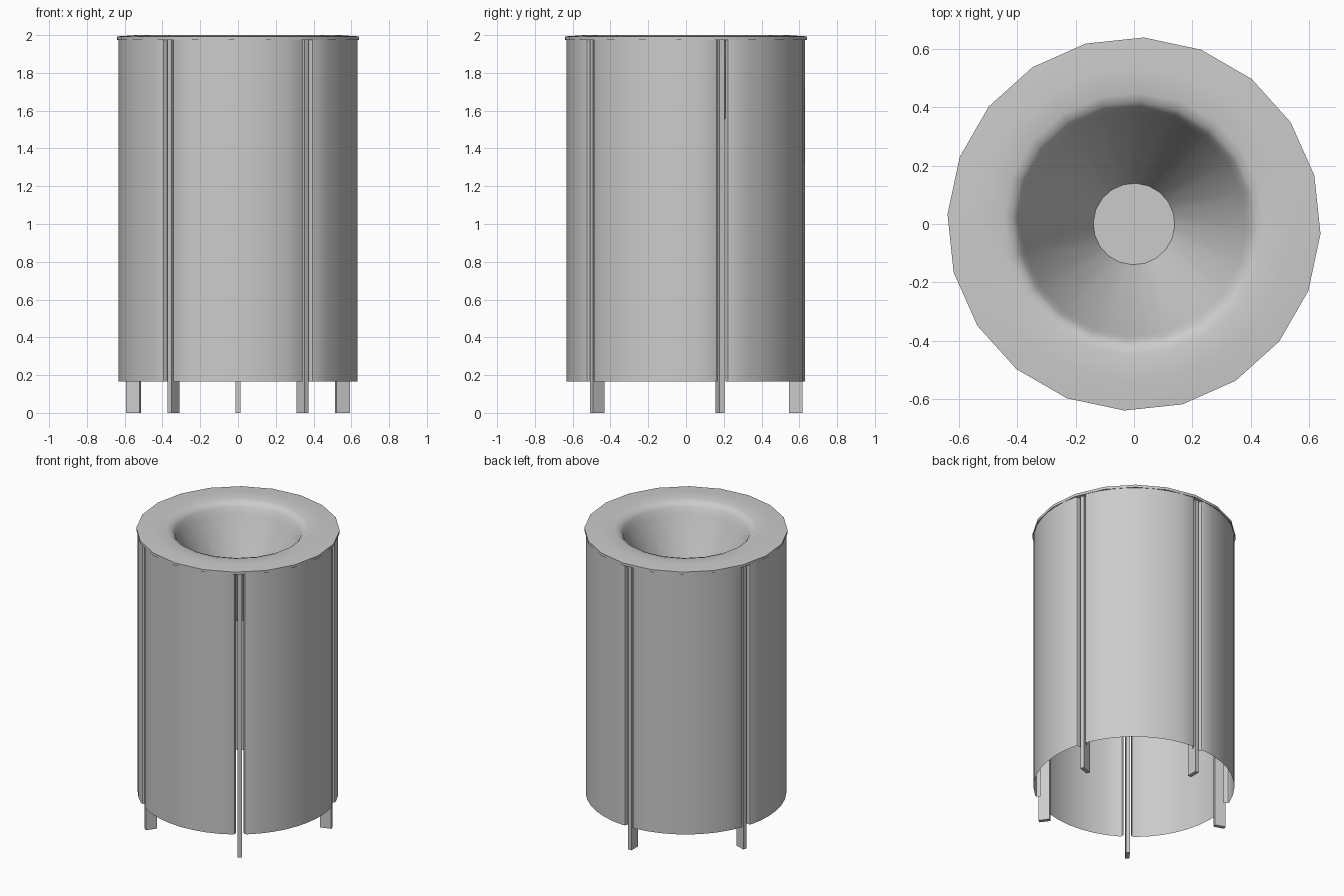
import bpy, bmesh
from math import sin, cos, radians

if "Cube" in bpy.data.objects:
    bpy.data.objects.remove(bpy.data.objects["Cube"])

LEG_ANGLES = [90 + 72 * i for i in range(5)]


def polar(r, deg, z):
    return (r * cos(radians(deg)), r * sin(radians(deg)), z)


def make_object(name, verts, faces, smooth=True):
    mesh = bpy.data.meshes.new(name)
    mesh.from_pydata(verts, [], faces)
    mesh.update()
    obj = bpy.data.objects.new(name, mesh)
    bpy.context.collection.objects.link(obj)
    if smooth:
        bpy.ops.object.select_all(action='DESELECT')
        obj.select_set(True)
        bpy.context.view_layer.objects.active = obj
        bpy.ops.object.shade_smooth_by_angle(angle=radians(40))
    return obj


def lathe(name, profile, sides, offset):
    """Spin an (r, z) profile and cap its last ring; profile runs from outside to inside."""
    verts = [polar(r, offset + 360 * k / sides, z) for r, z in profile for k in range(sides)]
    faces = []
    for i in range(len(profile) - 1):
        for k in range(sides):
            a, b = i * sides + k, i * sides + (k + 1) % sides
            faces.append((a, b, b + sides, a + sides))
    last = (len(profile) - 1) * sides
    faces.append(tuple(range(last, last + sides)))
    return make_object(name, verts, faces)


# Lid: thin 20-sided rim that rolls over into a deep funnel with a flat floor
lathe("funnel_lid", [(0.42, 1.975), (0.641, 1.975), (0.641, 1.993), (0.54, 2.0),
                     (0.45, 1.998), (0.42, 1.988), (0.40, 1.965), (0.385, 1.92),
                     (0.14, 1.42)], 20, -3)

# Side panels: thin curved sheets whose vertical edges fold inward beside each leg
fold = [(0.60, 2.3), (0.616, 2.4), (0.627, 2.9), (0.632, 4.0)]
arc = [(0.632, 4 + 8 * k) for k in range(1, 8)]
section = fold + arc + [(r, 72 - a) for r, a in reversed(fold)]
for i, start in enumerate(LEG_ANGLES):
    n = len(section)
    verts = [polar(r, start + a, z) for z in (0.165, 1.98) for r, a in section]
    faces = [(k, k + 1, k + 1 + n, k + n) for k in range(n - 1)]
    make_object(f"side_panel_{i + 1}", verts, faces)

# Legs: flat upright bars set radially in the gaps between panels
for i, angle in enumerate(LEG_ANGLES):
    bm = bmesh.new()
    bmesh.ops.create_cube(bm, size=1)
    for v in bm.verts:
        radial, side, z = 0.581 + v.co.x * 0.074, v.co.y * 0.026, 0.99 + v.co.z * 1.98
        c, s = cos(radians(angle)), sin(radians(angle))
        v.co = (radial * c - side * s, radial * s + side * c, z)
    mesh = bpy.data.meshes.new(f"leg_{i + 1}")
    bm.to_mesh(mesh)
    bm.free()
    bpy.context.collection.objects.link(bpy.data.objects.new(f"leg_{i + 1}", mesh))
